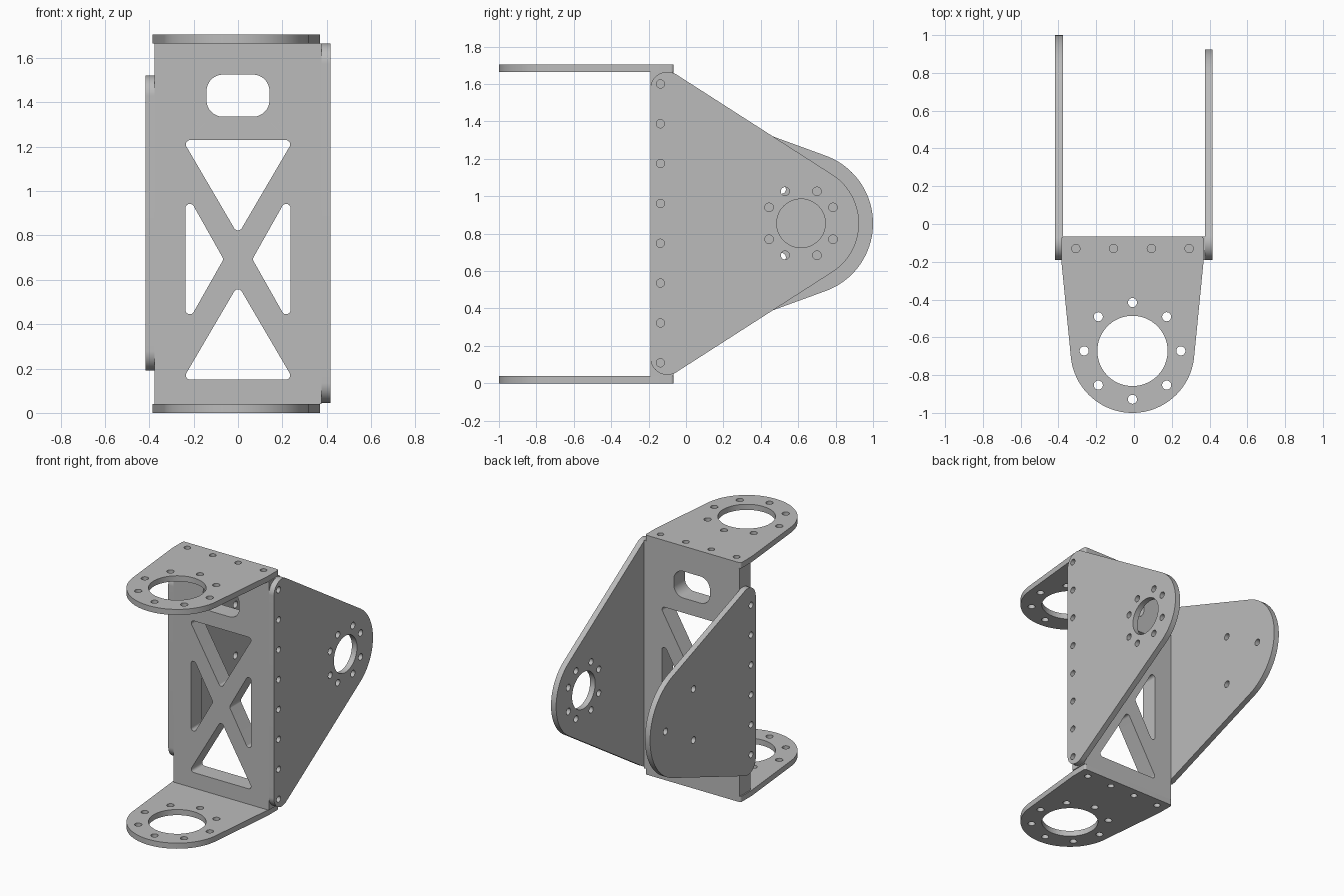
import bpy
import bmesh
from math import sin, cos, tau, radians
from mathutils import Matrix
from mathutils.geometry import convex_hull_2d

cube = bpy.data.objects.get("Cube")
if cube:
    bpy.data.objects.remove(cube, do_unlink=True)

# Single bare metal finish
metal = bpy.data.materials.new("grey_metal")
metal.use_nodes = True
grey = (0.5, 0.5, 0.5, 1)
metal.diffuse_color = grey
metal.node_tree.nodes["Principled BSDF"].inputs["Base Color"].default_value = grey

# Drawing planes: columns are profile u, profile v and thickness direction
SIDE = Matrix(((0, 0, 1), (1, 0, 0), (0, 1, 0))).to_4x4()
FRONT = Matrix(((1, 0, 0), (0, 0, -1), (0, 1, 0))).to_4x4()
FLAT = Matrix.Identity(4)


def circle(u, v, r, n=32):
    return [(u + r * cos(tau * i / n), v + r * sin(tau * i / n)) for i in range(n)]


def hull(*discs):
    """Rounded outline wrapped tightly around discs (u, v, radius)."""
    pts = [p for d in discs for p in circle(*d, n=96)]
    return [pts[i] for i in convex_hull_2d(pts)]


def ring(u, v, r, hole_r, angles):
    return [circle(u + r * cos(radians(a)), v + r * sin(radians(a)), hole_r) for a in angles]


def plate(name, plane, offset, thickness, outline, holes):
    """Flat plate with cut holes, centred on offset along its thickness."""
    curve = bpy.data.curves.new(name, "CURVE")
    curve.dimensions = "2D"
    curve.fill_mode = "BOTH"
    curve.extrude = thickness / 2
    for loop in [outline] + holes:
        spline = curve.splines.new("POLY")
        spline.points.add(len(loop) - 1)
        for point, (u, v) in zip(spline.points, loop):
            point.co = (u, v, 0, 1)
        spline.use_cyclic_u = True
    source = bpy.data.objects.new(name + "_profile", curve)
    mesh = bpy.data.meshes.new_from_object(source)
    bpy.data.objects.remove(source)
    bpy.data.curves.remove(curve)

    bm = bmesh.new()
    bm.from_mesh(mesh)
    bmesh.ops.remove_doubles(bm, verts=bm.verts, dist=0.0002)
    bm.transform(plane @ Matrix.Translation((0, 0, offset)))
    bmesh.ops.recalc_face_normals(bm, faces=bm.faces)
    bm.to_mesh(mesh)
    bm.free()

    mesh.name = name
    mesh.materials.clear()
    mesh.materials.append(metal)
    obj = bpy.data.objects.new(name, mesh)
    bpy.context.collection.objects.link(obj)
    bpy.ops.object.select_all(action="DESELECT")
    obj.select_set(True)
    bpy.context.view_layer.objects.active = obj
    bpy.ops.object.shade_smooth_by_angle(angle=radians(30))
    return obj


# Central web with a slot and a cross-braced group of triangular windows
W, LOW, HIGH = 0.376, 0.04, 1.665
R = 0.02
slot = hull(*[(x, z, 0.075) for x in (-0.067, 0.067) for z in (1.41, 1.45)])
windows = [
    slot,
    hull((-0.215, 1.21, R), (0.215, 1.21, R), (0, 0.843, R)),
    hull((-0.215, 0.17, R), (0.215, 0.17, R), (0, 0.537, R)),
]
for s in (-1, 1):
    windows.append(hull((s * 0.217, 0.922, R), (s * 0.217, 0.465, R), (s * 0.088, 0.693, R)))
plate("central_web", FRONT, 0.128, 0.124,
      [(-W, LOW), (W, LOW), (W, HIGH), (-W, HIGH)], windows)

# Top and bottom lugs reaching forward
CX, CY = -0.008, -0.672
lug = hull((CX, CY, 0.328),
           *[(CX + s * 0.362, y, 0.015) for s in (-1, 1) for y in (-0.081, -0.19)])
lug_holes = [circle(CX, CY, 0.186, 96)]
lug_holes += ring(CX, CY, 0.256, 0.024, range(0, 360, 45))
lug_holes += [circle(CX + 0.2 * (i - 1.5), -0.13, 0.022) for i in range(4)]
for name, z in (("bottom_lug", 0.02), ("top_lug", 1.685)):
    plate(name, FLAT, z, 0.04, lug, lug_holes)

# Side plates reaching back, bolted along their front edges
PY, PZ = 0.615, 0.855
bolts = [circle(-0.137, PZ + 0.213 * (i - 3.5), 0.022) for i in range(8)]


def side_outline(tip_r, half_height):
    return hull((PY, PZ, tip_r),
                *[(-0.1, PZ + s * (half_height - 0.09), 0.09) for s in (-1, 1)])


pairs = [q + d for q in range(45, 360, 90) for d in (-18.5, 18.5)]
plate("left_side_plate", SIDE, 0.396, 0.04, side_outline(0.31, 0.81),
      [circle(PY, PZ, 0.13, 96)] + ring(PY, PZ, 0.191, 0.023, pairs) + bolts)
plate("right_side_plate", SIDE, -0.397, 0.04, side_outline(0.385, 0.665),
      ring(PY, PZ, 0.21, 0.024, (0, 120, 240)) + bolts[1:-1])
